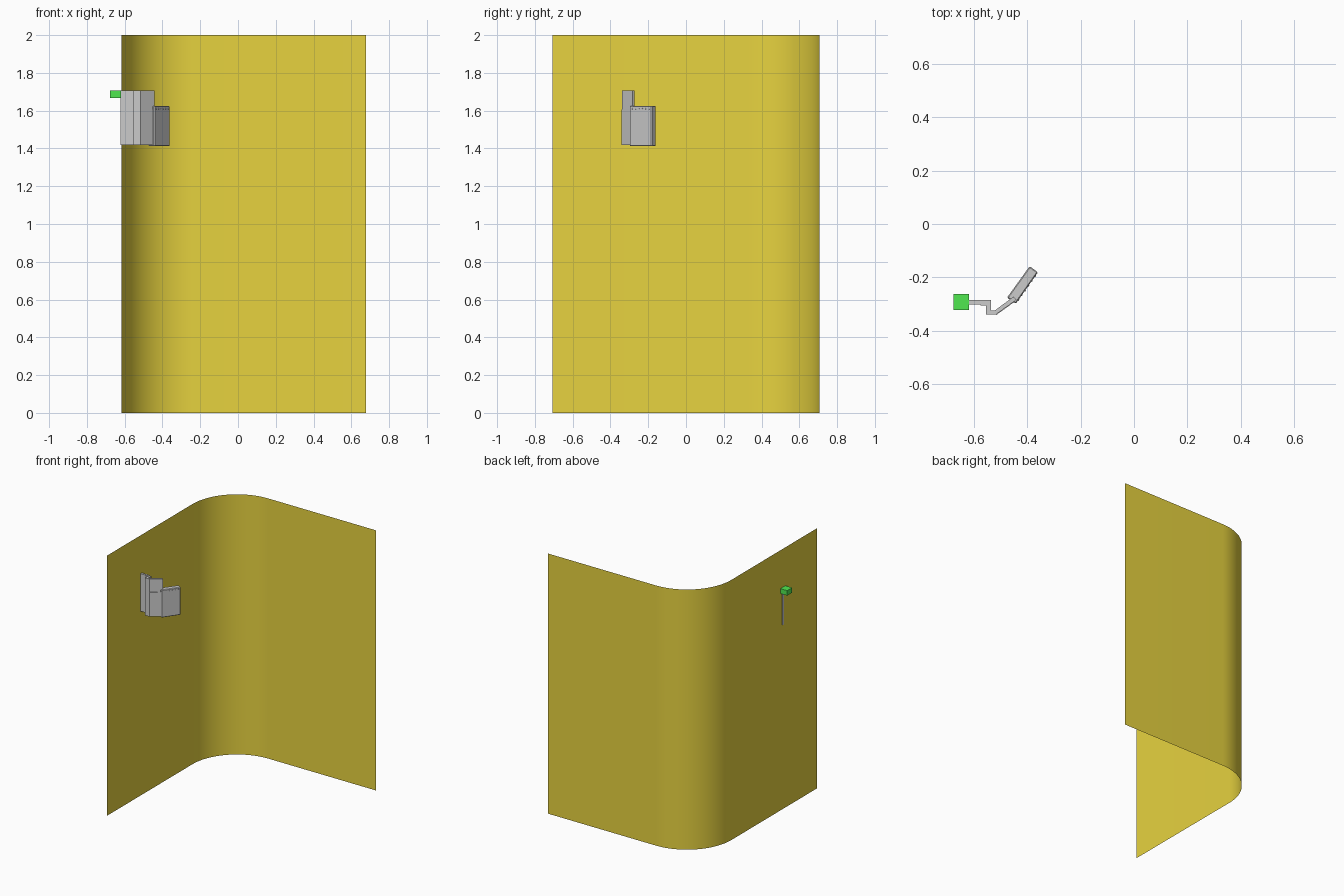
import bpy, math

if "Cube" in bpy.data.objects:
    bpy.data.objects.remove(bpy.data.objects["Cube"])


def material(name, rgb):
    m = bpy.data.materials.new(name)
    m.diffuse_color = (*rgb, 1)
    m.use_nodes = True
    m.node_tree.nodes["Principled BSDF"].inputs["Base Color"].default_value = m.diffuse_color
    return m


def add_mesh(name, verts, faces, mat=None):
    me = bpy.data.meshes.new(name)
    me.from_pydata(verts, [], faces)
    me.update()
    ob = bpy.data.objects.new(name, me)
    bpy.context.collection.objects.link(ob)
    if mat:
        me.materials.append(mat)
    return ob


def prism(name, pts, z0, z1, mat=None, bevel=0):
    """Extrude a counter-clockwise plan outline from z0 to z1."""
    n = len(pts)
    verts = [(x, y, z) for z in (z0, z1) for x, y in pts]
    faces = [tuple(range(n))[::-1], tuple(range(n, 2 * n))]
    faces += [(i, (i + 1) % n, (i + 1) % n + n, i + n) for i in range(n)]
    ob = add_mesh(name, verts, faces, mat)
    if bevel:
        b = ob.modifiers.new("bevel", 'BEVEL')
        b.width, b.segments = bevel, 1
    return ob


def rect(x0, x1, y0, y1):
    return [(x0, y0), (x1, y0), (x1, y1), (x0, y1)]


yellow = material("yellow", (0.80, 0.65, 0.05))
green = material("green", (0.08, 0.80, 0.08))

# Thin wall sheet: straight side, rounded corner, straight back
W, D, R = -0.618, 0.708, 0.38
path = [(W, -D)]
for i in range(25):
    a = math.pi - i / 24 * math.pi / 2
    path.append((W + R + R * math.cos(a), D - R + R * math.sin(a)))
path.append((0.677, D))
n = len(path)
wall = add_mesh("curved_wall",
                [(x, y, z) for z in (0, 2) for x, y in path],
                [(i, i + n, i + n + 1, i + 1) for i in range(n - 1)], yellow)
bpy.context.view_layer.objects.active = wall
wall.select_set(True)
bpy.ops.object.shade_smooth_by_angle()

# Green block on the outside of the wall
prism("outer_block", rect(-0.677, -0.619, -0.323, -0.263), 1.668, 1.706, green)

# Bracket: arm through the wall, offset hinge and angled wing
Z0, Z1 = 1.417, 1.706
prism("bracket_arm", rect(-0.622, -0.553, -0.301, -0.284), Z0, Z1)
prism("hinge_upper_knuckle", rect(-0.575, -0.536, -0.305, -0.284), Z0, Z1 - 0.004)
prism("hinge_lower_knuckle", rect(-0.555, -0.536, -0.325, -0.306), Z0, Z1 - 0.002)
prism("bracket_wing", [(-0.555, -0.339), (-0.517, -0.339), (-0.441, -0.284),
                       (-0.451, -0.272), (-0.523, -0.325), (-0.555, -0.325)], Z0, Z1)

# Thin cover over the lower part of the wing
prism("wing_cover", [(-0.516, -0.341), (-0.448, -0.292), (-0.451, -0.288), (-0.519, -0.337)],
      Z0, 1.605)

# Angled panel at the end of the bracket
prism("panel", [(-0.443, -0.299), (-0.360, -0.181), (-0.391, -0.158), (-0.476, -0.276)],
      1.412, 1.625, bevel=0.004)

# Row of small studs along the panel's upper front edge
ang = math.atan2(0.118, 0.083)
for i in range(6):
    t = (i + 0.8) / 6.6
    x, y = -0.443 + 0.083 * t, -0.299 + 0.118 * t
    bpy.ops.mesh.primitive_cylinder_add(vertices=8, radius=0.003, depth=0.004,
                                        location=(x, y, 1.61),
                                        rotation=(math.pi / 2, 0, ang))
    bpy.context.object.name = f"panel_stud_{i + 1}"
